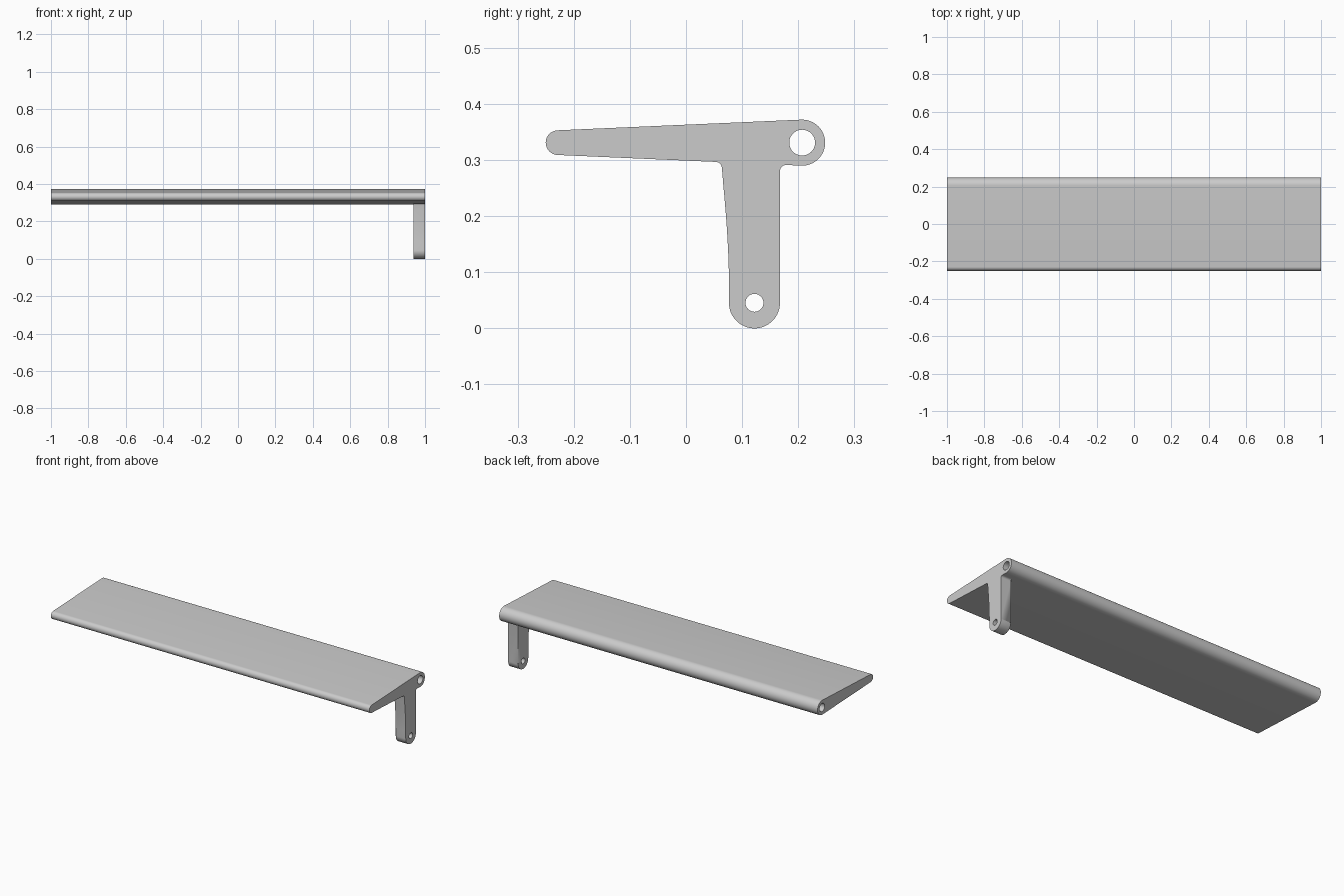
import bpy, bmesh
from math import sin, cos, asin, pi, radians
from mathutils import Matrix

old = bpy.data.objects.get("Cube")
if old:
    bpy.data.objects.remove(old, do_unlink=True)

grey = bpy.data.materials.new("plain grey")
grey.use_nodes = True
COLOUR = (0.6, 0.6, 0.6, 1)
grey.diffuse_color = COLOUR
grey.node_tree.nodes["Principled BSDF"].inputs["Base Color"].default_value = COLOUR


def arc(cy, cz, r, a0, a1, n):
    """Points on an arc, angles in radians."""
    return [(cy + r * cos(a0 + (a1 - a0) * i / n),
             cz + r * sin(a0 + (a1 - a0) * i / n)) for i in range(n + 1)]


def extrude_profile(name, loops, x0, x1, inner_round=0):
    """Fill a side profile with holes and extrude it along x."""
    curve = bpy.data.curves.new(name, "CURVE")
    curve.dimensions = "2D"
    curve.fill_mode = "BOTH"
    curve.extrude = (x1 - x0) / 2
    for pts in loops:
        spline = curve.splines.new("POLY")
        spline.points.add(len(pts) - 1)
        for p, (y, z) in zip(spline.points, pts):
            p.co = (y, z, 0, 1)
        spline.use_cyclic_u = True
    temp = bpy.data.objects.new(name, curve)
    mesh = bpy.data.meshes.new_from_object(temp)
    bpy.data.objects.remove(temp)
    bpy.data.curves.remove(curve)

    bm = bmesh.new()
    bm.from_mesh(mesh)
    bmesh.ops.remove_doubles(bm, verts=bm.verts, dist=1e-5)
    # local x, y, z become world y, z, x
    turn = Matrix(((0, 0, 1, (x0 + x1) / 2), (1, 0, 0, 0), (0, 1, 0, 0), (0, 0, 0, 1)))
    bmesh.ops.transform(bm, matrix=turn, verts=bm.verts)
    bmesh.ops.dissolve_limit(bm, angle_limit=radians(0.5), verts=bm.verts, edges=bm.edges)
    bmesh.ops.recalc_face_normals(bm, faces=bm.faces)
    if inner_round:
        # soften the rounded foot on the inner side
        cy, cz = FOOT
        edges = [e for e in bm.edges if e.calc_face_angle(0) > 1
                 and all(v.co.x < x0 + 1e-4 and v.co.z < 0.27
                         and (v.co.y - cy) ** 2 + (v.co.z - cz) ** 2 > 0.03 ** 2
                         for v in e.verts)]
        bmesh.ops.bevel(bm, geom=edges, offset=inner_round, segments=3,
                        profile=0.5, affect="EDGES", clamp_overlap=True)
    bm.to_mesh(mesh)
    bm.free()
    mesh.name = name
    mesh.materials.clear()
    mesh.materials.append(grey)
    obj = bpy.data.objects.new(name, mesh)
    bpy.context.collection.objects.link(obj)
    bpy.ops.object.select_all(action="DESELECT")
    obj.select_set(True)
    bpy.context.view_layer.objects.active = obj
    bpy.ops.object.shade_smooth_by_angle(angle=radians(35))
    return obj


# Tapered flap: hull of a thin nose circle and a thick hinge circle
NOSE, NOSE_R = (-0.228, 0.331), 0.022
HINGE, HINGE_R = (0.207, 0.331), 0.041
tilt = asin((HINGE_R - NOSE_R) / (HINGE[0] - NOSE[0]))
top = pi / 2 + tilt
outline = arc(*HINGE, HINGE_R, -top, top, 32) + arc(*NOSE, NOSE_R, top, 2 * pi - top, 24)
hinge_hole = arc(*HINGE, 0.023, 0, 2 * pi, 40)[:-1]
extrude_profile("flap", [outline, hinge_hole], -1, 1)


def underside(y):
    """Height of the flap's lower face."""
    return NOSE[1] - NOSE_R / cos(tilt) - (y - NOSE[0]) * (sin(tilt) / cos(tilt))


# Lever arm at the left end, filleted into the flap
FOOT, FOOT_R = (0.122, 0.0455), 0.0455
F = 0.011
back, front = FOOT[0] + FOOT_R, FOOT[0] - FOOT_R
arm = arc(*FOOT, FOOT_R, pi, 2 * pi, 32)
arm += arc(back + F, underside(back + F) - F, F, pi, pi / 2, 6)
arm += arc(0.053, underside(0.053) - F, F, pi / 2, 0.06, 6)
# gently bowed front edge
steps = 8
for i in range(1, steps):
    t = 1 - i / steps
    arm.append((front - 0.0125 * t ** 1.6, 0.09 + 0.19 * t))
arm.append((front, 0.09))
pin_hole = arc(*FOOT, 0.016, 0, 2 * pi, 32)[:-1]
extrude_profile("lever_arm", [arm, pin_hole], 0.937, 1, inner_round=0.006)
